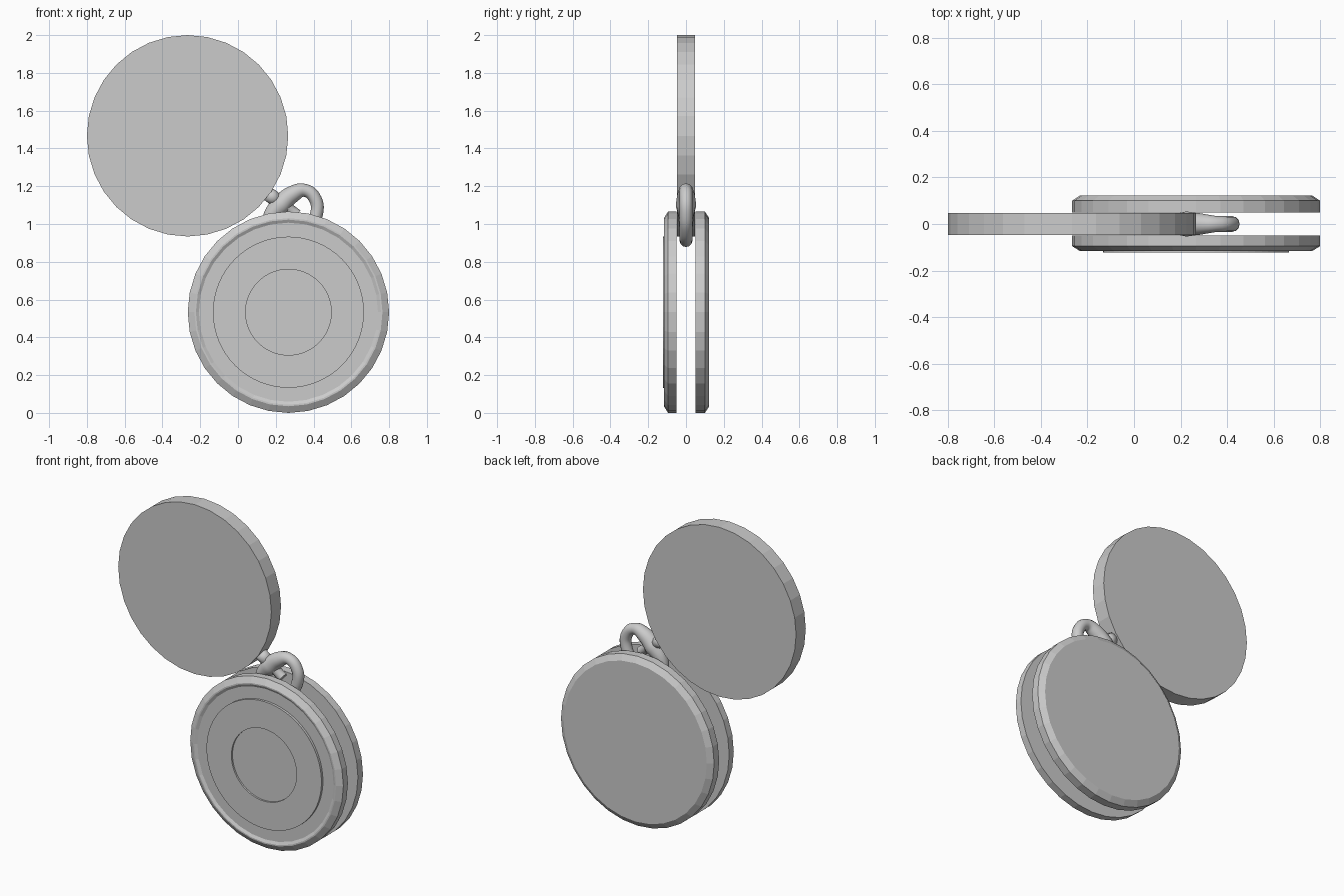
import bpy, bmesh, math
from mathutils import Vector

if "Cube" in bpy.data.objects:
    bpy.data.objects.remove(bpy.data.objects["Cube"])

CASE = (0.267, 0.533)
LID = (-0.267, 1.467)
R = 0.533


def lathe(name, centre, profile, sides=32):
    """Turn a (radius, y) profile about the y axis and cap both ends."""
    bm = bmesh.new()
    rings = []
    for r, y in profile:
        rings.append([bm.verts.new((centre[0] + r * math.cos(a), y, centre[1] + r * math.sin(a)))
                      for a in (2 * math.pi * i / sides for i in range(sides))])
    for a, b in zip(rings, rings[1:]):
        for i in range(sides):
            j = (i + 1) % sides
            bm.faces.new((a[i], a[j], b[j], b[i]))
    bm.faces.new(rings[0])
    bm.faces.new(rings[-1])
    bmesh.ops.recalc_face_normals(bm, faces=bm.faces)
    mesh = bpy.data.meshes.new(name)
    bm.to_mesh(mesh)
    bm.free()
    ob = bpy.data.objects.new(name, mesh)
    bpy.context.collection.objects.link(ob)
    return ob


def tube(name, points, cyclic):
    """Smooth round tube through (x, z, radius) points in the y = 0 plane."""
    cu = bpy.data.curves.new(name, 'CURVE')
    cu.dimensions = '3D'
    cu.bevel_depth = 1.0
    cu.bevel_resolution = 4
    cu.resolution_u = 6
    cu.use_fill_caps = True
    sp = cu.splines.new('BEZIER' if cyclic else 'POLY')
    pts = sp.bezier_points if cyclic else sp.points
    pts.add(len(points) - 1)
    for p, (x, z, r) in zip(pts, points):
        p.radius = r
        if cyclic:
            p.co = (x, 0, z)
            p.handle_left_type = p.handle_right_type = 'AUTO'
        else:
            p.co = (x, 0, z, 1)
    sp.use_cyclic_u = cyclic
    sp.use_smooth = True
    ob = bpy.data.objects.new(name, cu)
    bpy.context.collection.objects.link(ob)
    return ob


# Flat swung-out disc
lathe("upper_disc", LID, [(R, -0.048), (R, 0.048)])

# Case halves with bevelled rims; the front has a shallow recess
lathe("back_half", CASE, [(R, 0.05), (R, 0.1), (0.498, 0.123)])
lathe("front_half", CASE, [(R, -0.05), (R, -0.095), (0.498, -0.117),
                           (0.49, -0.117), (0.474, -0.108)])

# Raised ring with a sunken centre on the front face
lathe("face_ring", CASE, [(0.4, -0.1), (0.4, -0.123), (0.227, -0.123), (0.227, -0.112)], 64)

# Clasp link, thicker along its left shoulder
tube("clasp_link", [(0.17, 1.03, .04), (0.225, 1.10, .054), (0.285, 1.155, .046),
                    (0.355, 1.178, .034), (0.41, 1.13, .034), (0.415, 1.05, .034),
                    (0.37, 0.97, .034), (0.29, 0.92, .034), (0.21, 0.92, .034),
                    (0.165, 0.97, .034)], True)

# Pin joining the disc to the link
d = Vector((0.81, -0.587))
start = Vector((0.11, 1.195))
tube("link_pin", [(*(start + d * t), r) for t, r in
                  ((0, .03), (0.055, .03), (0.056, .038), (0.12, .038),
                   (0.121, .03), (0.25, .03))], False)
